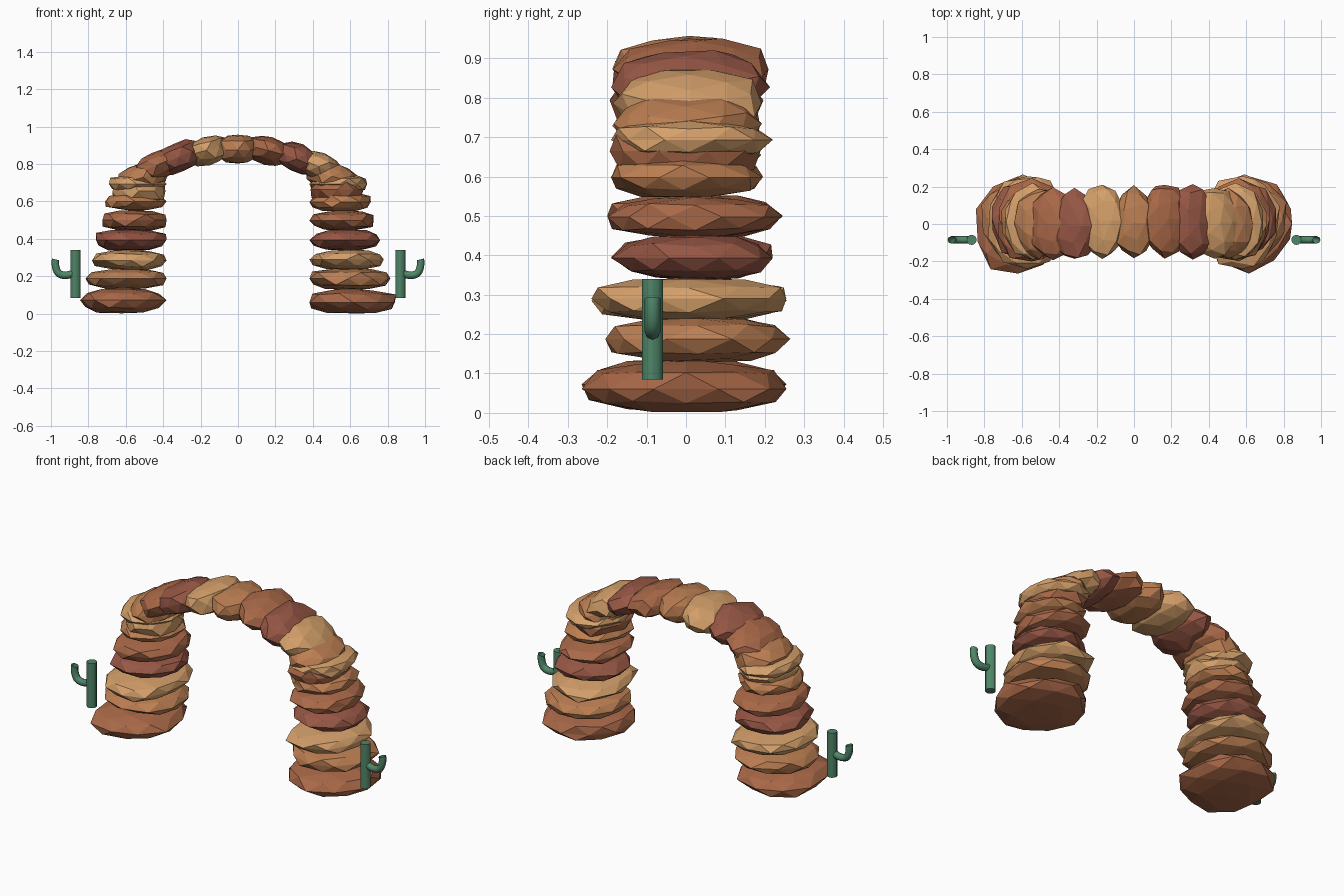
import bpy, bmesh, math, random
from mathutils import Matrix, Vector

if "Cube" in bpy.data.objects:
    bpy.data.objects.remove(bpy.data.objects["Cube"])

random.seed(7)

def material(name, rgb):
    m = bpy.data.materials.new(name)
    m.diffuse_color = (*rgb, 1)
    m.use_nodes = True
    m.node_tree.nodes["Principled BSDF"].inputs["Base Color"].default_value = m.diffuse_color
    return m

ROCK = [material("rust_rock", (0.40, 0.14, 0.065)),
        material("orange_rock", (0.50, 0.21, 0.085)),
        material("sand_rock", (0.66, 0.35, 0.145)),
        material("red_rock", (0.31, 0.095, 0.06))]
GREEN = material("cactus_green", (0.08, 0.24, 0.14))

def stone(name, lo, hi, mat, tilt=0.0):
    """Faceted, jittered boulder fitted to the box lo..hi, tilted about y."""
    bm = bmesh.new()
    bmesh.ops.create_icosphere(bm, subdivisions=2, radius=1)
    for v in bm.verts:
        v.co *= random.uniform(0.9, 1.06)
    lo, hi = Vector(lo), Vector(hi)
    mid, half = (lo + hi) / 2, (hi - lo) / 2
    for k in range(3):
        a = min(v.co[k] for v in bm.verts)
        b = max(v.co[k] for v in bm.verts)
        power = 0.78 if k == 2 else 0.95      # fuller slab profile
        for v in bm.verts:
            u = (v.co[k] - a) / (b - a) * 2 - 1
            v.co[k] = math.copysign(abs(u) ** power, u) * half[k]
    bm.transform(Matrix.Translation(mid) @ Matrix.Rotation(tilt, 4, 'Y'))
    me = bpy.data.meshes.new(name)
    bm.to_mesh(me)
    bm.free()
    me.materials.append(mat)
    ob = bpy.data.objects.new(name, me)
    bpy.context.collection.objects.link(ob)

# Stacked slabs of both legs: outer x, y min, y max, z min, z max
SLABS = [(0.845, -0.265, 0.255, 0.002, 0.137),
         (0.815, -0.205, 0.265, 0.128, 0.247),
         (0.78, -0.24, 0.255, 0.233, 0.342),
         (0.76, -0.19, 0.22, 0.337, 0.451),
         (0.725, -0.20, 0.245, 0.442, 0.553),
         (0.71, -0.19, 0.195, 0.548, 0.65),
         (0.69, -0.19, 0.22, 0.643, 0.745)]
for side, label in ((-1, "left"), (1, "right")):
    for i, (out, y0, y1, z0, z1) in enumerate(SLABS):
        xs = sorted((side * 0.382, side * out))
        stone(f"{label}_leg_slab_{i + 1}", (xs[0], y0, z0), (xs[1], y1, z1), ROCK[i % 4])

# Stones along the elliptical arch, right to left
for i in range(11):
    a = math.pi * i / 10
    c, s = math.cos(a), math.sin(a)
    x, z = 0.53 * c, 0.66 + 0.22 * s
    hx, hz = 0.112 + 0.03 * c * c, 0.077
    stone(f"arch_stone_{i + 1}",
          (x - hx, -0.18 - random.uniform(0, 0.015), z - hz),
          (x + hx, 0.185 + random.uniform(0, 0.03), z + hz),
          ROCK[i % 4], tilt=math.radians(25) * math.sin(2 * a))

# Cactus beside each leg: upright trunk and an upturned arm
for side, label in ((-1, "left"), (1, "right")):
    bpy.ops.mesh.primitive_cylinder_add(vertices=12, radius=0.027, depth=0.255,
                                        location=(side * 0.868, -0.085, 0.2125))
    trunk = bpy.context.object
    trunk.name = f"{label}_cactus_trunk"
    trunk.data.materials.append(GREEN)
    bpy.ops.object.shade_smooth_by_angle()

    cu = bpy.data.curves.new(f"{label}_cactus_arm", 'CURVE')
    cu.dimensions = '3D'
    cu.bevel_depth = 0.02
    cu.bevel_resolution = 2
    cu.resolution_u = 8
    sp = cu.splines.new('BEZIER')
    sp.bezier_points.add(2)
    # Each row: point (x, z) and its outgoing handle
    path = [((0.885, 0.215), (0.905, 0.204)),
            ((0.955, 0.213), (0.975, 0.225)),
            ((0.975, 0.29), (0.970, 0.31))]
    for p, ((x, z), (hx, hz)) in zip(sp.bezier_points, path):
        p.co = (side * x, -0.085, z)
        p.handle_right = (side * hx, -0.085, hz)
        p.handle_left = (side * (2 * x - hx), -0.085, 2 * z - hz)
    cu.materials.append(GREEN)
    arm = bpy.data.objects.new(f"{label}_cactus_arm", cu)
    bpy.context.collection.objects.link(arm)
